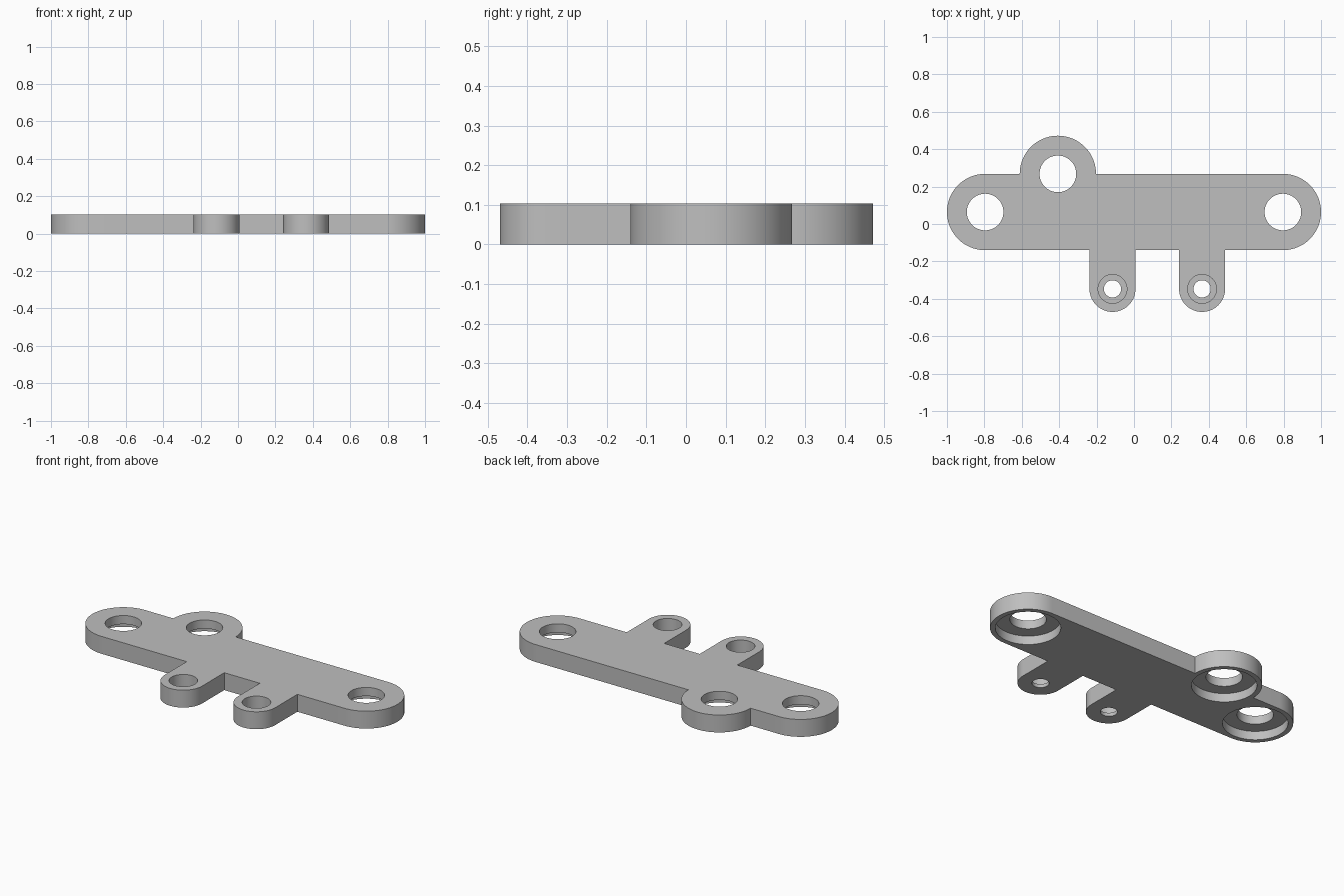
import bpy, bmesh
from math import cos, sin, radians, pi

cube = bpy.data.objects.get("Cube")
if cube:
    bpy.data.objects.remove(cube, do_unlink=True)

T = 0.103                       # plate thickness
R_BOSS, R_TAB = 0.204, 0.123    # rounded end radii
Y_BODY = 0.064                  # body centre line
X_END = 1 - R_BOSS
BACK, FRONT = Y_BODY + R_BOSS, Y_BODY - R_BOSS
X_BOSS = -0.407
TABS = [(-0.115, -0.347), (0.364, -0.347)]
BOSSES = [(-X_END, Y_BODY), (X_END, Y_BODY), (X_BOSS, BACK)]

grey = bpy.data.materials.new("plain_grey")
grey.use_nodes = True
grey.diffuse_color = (0.52, 0.52, 0.52, 1)
grey.node_tree.nodes["Principled BSDF"].inputs["Base Color"].default_value = (0.52, 0.52, 0.52, 1)


def arc(cx, cy, r, start, end, steps=40):
    angles = [radians(start + (end - start) * i / steps) for i in range(steps + 1)]
    return [(cx + r * cos(a), cy + r * sin(a)) for a in angles]


def make_object(name, bm):
    bmesh.ops.recalc_face_normals(bm, faces=bm.faces)
    mesh = bpy.data.meshes.new(name)
    bm.to_mesh(mesh)
    bm.free()
    obj = bpy.data.objects.new(name, mesh)
    bpy.context.collection.objects.link(obj)
    return obj


def add_stepped_pin(bm, centre, profile, n=64):
    """Closed solid of revolution from (radius, height) points, bottom to top."""
    rings = [[bm.verts.new((centre[0] + r * cos(2 * pi * i / n),
                            centre[1] + r * sin(2 * pi * i / n), z)) for i in range(n)]
             for r, z in profile]
    for low, high in zip(rings, rings[1:]):
        for i in range(n):
            j = (i + 1) % n
            bm.faces.new((low[i], low[j], high[j], high[i]))
    bm.faces.new(rings[0][::-1])
    bm.faces.new(rings[-1])


# Plate outline, counter-clockwise from the front edge
outline = []
for x, y in TABS:
    outline += [(x - R_TAB, FRONT)] + arc(x, y, R_TAB, 180, 360) + [(x + R_TAB, FRONT)]
outline += arc(X_END, Y_BODY, R_BOSS, -90, 90)
outline += arc(X_BOSS, BACK, R_BOSS, 0, 180)
outline += arc(-X_END, Y_BODY, R_BOSS, 90, 270)

bm = bmesh.new()
base = bm.faces.new([bm.verts.new((x, y, 0)) for x, y in outline])
top = bmesh.ops.extrude_face_region(bm, geom=[base])["geom"]
bmesh.ops.translate(bm, vec=(0, 0, T), verts=[v for v in top if isinstance(v, bmesh.types.BMVert)])
plate = make_object("mounting_plate", bm)
plate.data.materials.append(grey)

# Hole cutters: bosses are counterbored from below, tabs from above
bm = bmesh.new()
for c in BOSSES:
    add_stepped_pin(bm, c, [(0.176, -0.1), (0.176, 0.052), (0.098, 0.052), (0.098, 0.2)])
for c in TABS:
    add_stepped_pin(bm, c, [(0.046, -0.1), (0.046, 0.021), (0.077, 0.021), (0.077, 0.2)])
cutter = make_object("hole_cutter", bm)
cutter.data.materials.append(grey)
cutter.hide_render = True

# Cut the holes, then drop the cutter
cut = plate.modifiers.new("holes", 'BOOLEAN')
cut.operation = 'DIFFERENCE'
cut.solver = 'EXACT'
cut.object = cutter
bpy.ops.object.select_all(action='DESELECT')
plate.select_set(True)
bpy.context.view_layer.objects.active = plate
bpy.ops.object.modifier_apply(modifier=cut.name)
bpy.data.objects.remove(cutter, do_unlink=True)
bpy.ops.object.shade_smooth_by_angle(angle=radians(30))
